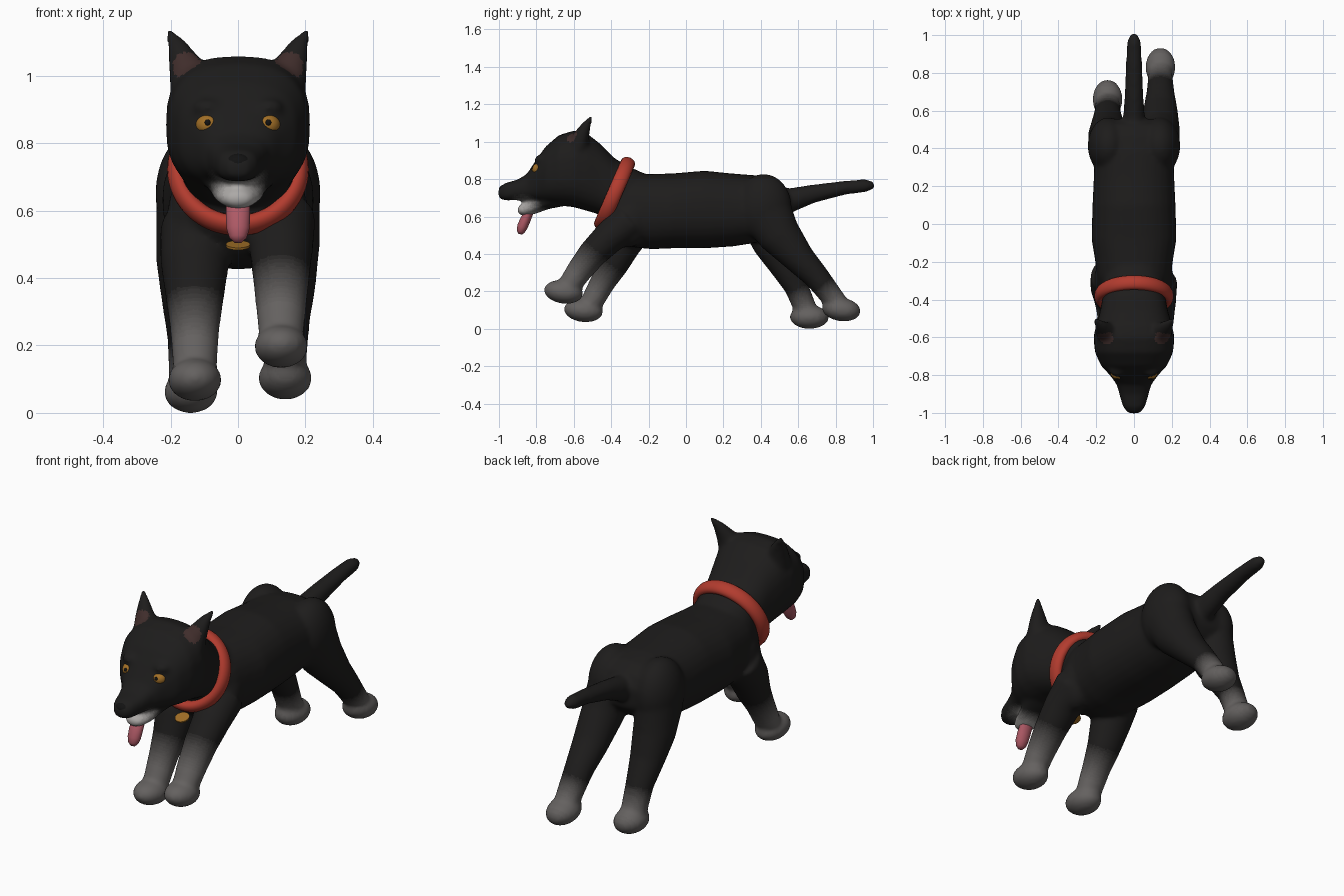
import bpy, bmesh
from math import cos, sin, pi, radians
from mathutils import Vector, Matrix

if "Cube" in bpy.data.objects:
    bpy.data.objects.remove(bpy.data.objects["Cube"])


def material(name, rgb):
    m = bpy.data.materials.new(name)
    m.diffuse_color = (*rgb, 1)
    m.use_nodes = True
    m.node_tree.nodes["Principled BSDF"].inputs["Base Color"].default_value = m.diffuse_color
    return m


def loft(bm, rings, upright=False, power=2.0, n=28):
    """Closed tube through rings of (x, y, z, half width, half height)."""
    pts = [Vector(r[:3]) for r in rings]
    loops = []
    for i, (p, r) in enumerate(zip(pts, rings)):
        t = (pts[min(i + 1, len(pts) - 1)] - pts[max(i - 1, 0)]).normalized()
        u, v = Vector((1, 0, 0)), Vector((0, 0, 1))
        if not upright:
            u = (u - t * u.dot(t)).normalized()
            v = t.cross(u)
        loop = []
        for k in range(n):
            c, s = cos(2 * pi * k / n), sin(2 * pi * k / n)
            cu = abs(c) ** (2 / power) * (1 if c > 0 else -1)
            sv = abs(s) ** (2 / power) * (1 if s > 0 else -1)
            loop.append(bm.verts.new(p + u * cu * r[3] + v * sv * r[4]))
        loops.append(loop)
    for a, b in zip(loops, loops[1:]):
        for k in range(n):
            bm.faces.new((a[k], a[(k + 1) % n], b[(k + 1) % n], b[k]))
    bm.faces.new(loops[0])
    bm.faces.new(loops[-1])


def profile(rows):
    """(y, top, bottom, half width) rows to upright rings."""
    return [(0, y, (t + b) / 2, w, (t - b) / 2) for y, t, b, w in rows]


def ball(bm, centre, size, tilt=0):
    m = Matrix.Translation(centre) @ Matrix.Rotation(radians(tilt), 4, 'X') @ Matrix.Diagonal((*size, 1))
    bmesh.ops.create_uvsphere(bm, u_segments=28, v_segments=16, radius=1, matrix=m)


def finish(bm, name, mat=None):
    bmesh.ops.recalc_face_normals(bm, faces=bm.faces)
    me = bpy.data.meshes.new(name)
    bm.to_mesh(me)
    bm.free()
    ob = bpy.data.objects.new(name, me)
    bpy.context.collection.objects.link(ob)
    if mat:
        me.materials.append(mat)
    for p in me.polygons:
        p.use_smooth = True
    return ob


bm = bmesh.new()
# torso
loft(bm, profile([(-.455, .66, .57, .08), (-.42, .74, .52, .14), (-.36, .80, .46, .175),
                  (-.28, .825, .435, .195), (-.18, .828, .425, .208), (-.08, .83, .43, .225),
                  (.1, .845, .43, .22), (.25, .83, .44, .213), (.38, .82, .46, .21),
                  (.47, .80, .51, .205), (.525, .765, .55, .18), (.555, .71, .59, .12)]), True, 2.3)
# head and neck
loft(bm, profile([(-1.003, .75, .70, .028), (-.97, .778, .685, .058), (-.9, .797, .688, .078),
                  (-.85, .828, .685, .092), (-.8, .905, .68, .128), (-.75, .975, .67, .175),
                  (-.68, 1.035, .66, .207), (-.6, 1.06, .65, .215), (-.53, 1.045, .63, .2),
                  (-.46, .99, .61, .18), (-.38, .91, .57, .165), (-.3, .865, .5, .165),
                  (-.2, .82, .46, .14)]), True, 2.6)
# lower jaw
loft(bm, [(0, -.66, .705, .12, .05), (0, -.75, .675, .095, .038), (0, -.82, .645, .075, .034),
          (0, -.86, .637, .06, .034), (0, -.885, .635, .045, .028), (0, -.902, .635, .025, .016)])
# tail
loft(bm, [(0, .46, .66, .07, .08), (0, .55, .685, .058, .066), (0, .68, .722, .05, .049),
          (0, .85, .754, .043, .037), (0, .96, .765, .038, .035), (0, .99, .767, .028, .026),
          (0, 1.008, .768, .014, .014)])
# ears, brows, shoulders and hips, mirrored
for s in (-1, 1):
    loft(bm, [(s * .14, -.58, .96, .062, .06), (s * .155, -.56, 1.03, .052, .044),
              (s * .18, -.535, 1.085, .032, .026), (s * .205, -.503, 1.137, .008, .01)])
    ball(bm, (s * .09, -.768, .905), (.046, .042, .028))
    ball(bm, (s * .135, .415, .65), (.11, .15, .178))
    ball(bm, (s * .12, -.29, .58), (.09, .11, .15), -20)
# legs: (x side, foot centre y, z, tilt, [(y, z, radius)...])
front_r = [(-.30, .58, .1), (-.41, .49, .088), (-.50, .40, .078), (-.57, .31, .069), (-.635, .215, .06)]
front_l = [(-.27, .56, .11), (-.34, .45, .098), (-.39, .34, .08), (-.445, .25, .068), (-.51, .13, .06)]
hind_r = [(.43, .62, .14), (.5, .5, .115), (.61, .37, .083), (.70, .275, .068), (.805, .14, .058)]
hind_l = [(.42, .6, .14), (.47, .45, .11), (.53, .33, .08), (.59, .225, .065), (.645, .09, .06)]
feet = []
for x, y, z, tilt, path in ((.128, -.655, .197, -8, front_r), (-.128, -.548, .098, -6, front_l),
                            (.14, .83, .103, -8, hind_r), (-.14, .66, .062, 0, hind_l)):
    loft(bm, [(x, py, pz, min(r, .095) * 1.08, r) for py, pz, r in path])
    ball(bm, (x, y, z), (.08, .106, .063), tilt)
    feet.append(Vector((x, y, z)))

# merge into one smooth skin
body = finish(bm, "dog_body")
bpy.context.view_layer.objects.active = body
body.select_set(True)
mod = body.modifiers.new("skin", 'REMESH')
mod.mode = 'VOXEL'
mod.voxel_size = .0105
mod.use_smooth_shade = True
sm = body.modifiers.new("soften", 'SMOOTH')
sm.factor, sm.iterations = .5, 12
for m in ("skin", "soften"):
    bpy.ops.object.modifier_apply(modifier=m)

# fur colours: black fading to grey socks and a pale chin
me = body.data
me.materials.clear()
STEPS = 14
for i in range(STEPS):
    g = .012 + .11 * i / (STEPS - 1)
    me.materials.append(material(f"sock_fur_{i}", (g * 1.05, g * .98, g * .95)))
for i in range(STEPS):
    g = .012 + .4 * (i / (STEPS - 1)) ** 2
    me.materials.append(material(f"chin_fur_{i}", (g, g * .96, g * .93)))
me.materials.append(material("inner_ear", (.05, .026, .024)))


def fade(d, near, far):
    return round((STEPS - 1) * max(0, min(1, (far - d) / (far - near))))


for p in me.polygons:
    p.use_smooth = True
    c = p.center
    k = max(fade((c - f).length, *((.13, .3) if f.y < 0 else (.08, .18))) for f in feet)
    if c.y < -.68 and c.z > .55:
        k = STEPS + fade((c - Vector((0, -.85, .63))).length, .05, .13)
    if (Vector((abs(c.x), c.y, c.z)) - Vector((.15, -.6, 1.03))).length < .045 and p.normal.y < -.3:
        k = 2 * STEPS
    p.material_index = k

# eyes, pupils
gold = material("amber", (.36, .16, .02))
black = material("black", (.006, .006, .006))
for s, side in ((-1, "left"), (1, "right")):
    bm = bmesh.new()
    ball(bm, (s * .088, -.783, .853), (.038, .04, .034))
    finish(bm, f"eye_{side}", gold)
    bm = bmesh.new()
    ball(bm, (s * .09, -.818, .86), (.009, .008, .01))
    finish(bm, f"pupil_{side}", black)

# nose
bm = bmesh.new()
ball(bm, (0, -.97, .74), (.042, .031, .03))
finish(bm, "nose", black)

# tongue
bm = bmesh.new()
loft(bm, [(0, -.77, .675, .03, .012), (0, -.81, .66, .035, .018), (0, -.838, .625, .036, .024),
          (0, -.86, .58, .036, .028), (0, -.875, .545, .034, .028), (0, -.884, .52, .026, .022),
          (0, -.888, .506, .012, .01)])
finish(bm, "tongue", material("tongue_pink", (.42, .1, .13)))

# collar, tilted with the neck
bpy.ops.mesh.primitive_torus_add(major_segments=64, minor_segments=16, major_radius=.181,
                                 minor_radius=.029, location=(0, -.382, .722),
                                 rotation=(radians(66.5), 0, 0))
collar = bpy.context.object
collar.name = "collar"
collar.scale.z = 1.35
collar.data.materials.append(material("collar_red", (.45, .045, .028)))
for p in collar.data.polygons:
    p.use_smooth = True

# tag under the collar
bpy.ops.mesh.primitive_cylinder_add(vertices=24, radius=.036, depth=.007,
                                    location=(0, -.47, .497), rotation=(radians(18), 0, 0))
tag = bpy.context.object
tag.name = "collar_tag"
tag.data.materials.append(gold)
